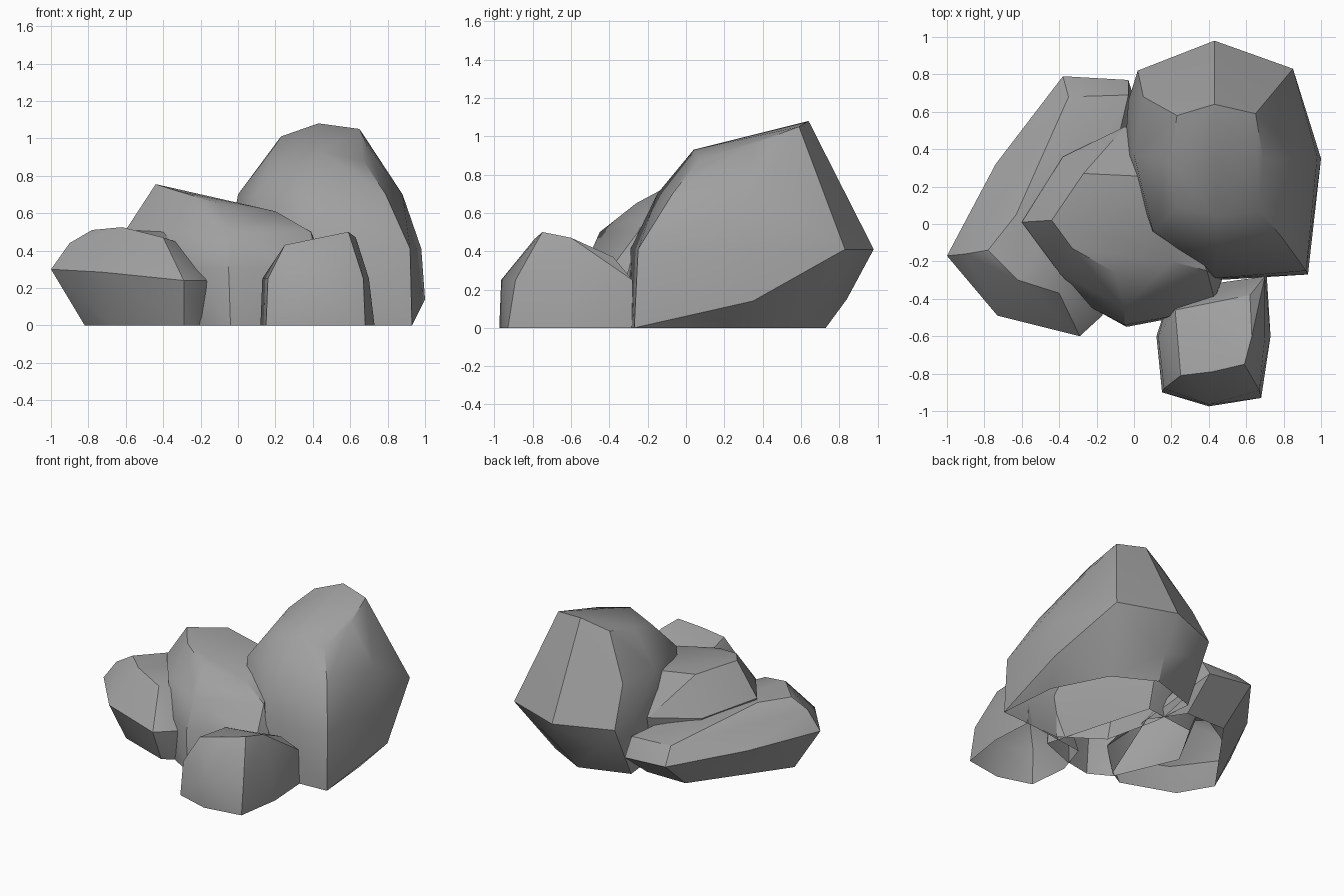
import bpy
import bmesh
import math

default_cube = bpy.data.objects.get("Cube")
if default_cube:
    bpy.data.objects.remove(default_cube, do_unlink=True)

GROUND = 0.005
CREASE = math.radians(30)


def make_material(name, colour):
    material = bpy.data.materials.new(name)
    material.use_nodes = True
    material.diffuse_color = colour
    shader = material.node_tree.nodes["Principled BSDF"]
    shader.inputs["Base Color"].default_value = colour
    shader.inputs["Roughness"].default_value = 0.9
    return material


stone_grey = make_material("stone_grey", (0.35, 0.35, 0.35, 1))


def level(height, outline):
    """Lift a flat outline to one height."""
    return [(x, y, height) for x, y in outline]


def make_rock(name, *outlines):
    """Wrap stacked outlines in a chiselled skin that is open at the ground."""
    mesh = bpy.data.meshes.new(name)
    bm = bmesh.new()
    for outline in outlines:
        for point in outline:
            bm.verts.new(point)
    hull = bmesh.ops.convex_hull(bm, input=bm.verts[:])
    loose = {v for key in ("geom_interior", "geom_unused") for v in hull[key]
             if isinstance(v, bmesh.types.BMVert) and not v.link_faces}
    bmesh.ops.delete(bm, geom=list(loose), context="VERTS")
    # Remove the underside that rests on the ground
    underside = [f for f in bm.faces if all(v.co.z < GROUND for v in f.verts)]
    bmesh.ops.delete(bm, geom=underside, context="FACES")
    bmesh.ops.recalc_face_normals(bm, faces=bm.faces[:])
    bm.to_mesh(mesh)
    bm.free()
    mesh.materials.append(stone_grey)
    rock = bpy.data.objects.new(name, mesh)
    bpy.context.collection.objects.link(rock)
    bpy.ops.object.select_all(action="DESELECT")
    rock.select_set(True)
    bpy.context.view_layer.objects.active = rock
    bpy.ops.object.shade_smooth_by_angle(angle=CREASE)
    return rock


# Tall boulder: sloping crown, rounded shoulders, undercut back
crown = [(.23, .09, .88), (.44, .04, .93), (.67, .07, .88), (.69, .35, .96),
         (.65, .59, 1.05), (.43, .64, 1.08), (.23, .58, 1.01), (.19, .33, .95)]
shoulder = level(.7, [(.1, -.03), (.44, -.15), (.79, -.07), (.88, .35),
                      (0, .37), (.05, .68)])
rim = level(.41, [(.1, -.07), (.44, -.29), (.92, -.25), (.98, .36), (.85, .83),
                  (.43, .98), (.02, .82), (-.03, .66), (-.05, .37)])
undercut = [(1, .35, .14), (.43, .84, .15), (.15, .83, .25)]
foot = level(0, [(.15, -.1), (.44, -.3), (.93, -.27), (.89, .18),
                 (.69, .57), (.39, .73), (.03, .61), (.06, .3)])
make_rock("tall_boulder", crown, shoulder, rim, undercut, foot)

# Middle boulder: tilted flat top and faceted front
crown = [(-.44, .02, .755), (-.27, .27, .7), (-.1, .27, .66), (.15, .25, .62),
         (-.33, -.13, .72), (-.1, -.26, .65), (.2, -.2, .61)]
shoulder = [(-.6, .01, .51), (-.38, .36, .43), (-.05, .52, .41), (.2, .5, .4),
            (-.4, -.26, .5), (-.05, -.45, .5), (.39, -.25, .5)]
rim = level(.3, [(-.24, -.44), (-.05, -.54), (.17, -.5), (.43, -.4), (.47, -.3)])
foot = level(0, [(-.4, 0), (-.2, .35), (.2, .4), (-.2, -.46),
                 (-.04, -.55), (.17, -.51), (.43, -.41)])
make_rock("middle_boulder", crown, shoulder, rim, foot)

# Low side boulder: broad slab sloping down behind, with overhanging sides
crown = [(-.78, -.14, .51), (-.62, -.3, .525), (-.4, -.37, .47), (-.63, .05, .5),
         (-.53, .36, .39), (-.35, .68, .34), (-.03, .69, .33), (-.25, -.25, .42)]
rim = [(-1, -.17, .3), (-.73, -.49, .285), (-.29, -.6, .24), (-.17, -.49, .24),
       (-.9, -.16, .44), (-.74, .32, .27), (-.38, .79, .23), (-.03, .77, .2)]
foot = level(0, [(-.82, -.12), (-.68, -.36), (-.29, -.5), (-.17, -.43),
                 (-.56, .18), (-.36, .52), (-.04, .52), (.12, .28)])
make_rock("side_boulder", crown, rim, foot)

# Small front stone: blunt block with chipped corners
crown = [(.25, -.81, .43), (.42, -.79, .465), (.59, -.75, .5),
         (.63, -.6, .47), (.62, -.38, .37), (.22, -.46, .36)]
shoulder = level(.25, [(.16, -.88), (.4, -.965), (.67, -.89),
                       (.7, -.6), (.7, -.28), (.13, -.6)])
foot = level(0, [(.15, -.9), (.4, -.975), (.68, -.93), (.73, -.6),
                 (.71, -.28), (.2, -.35), (.12, -.6)])
make_rock("front_stone", crown, shoulder, foot)
